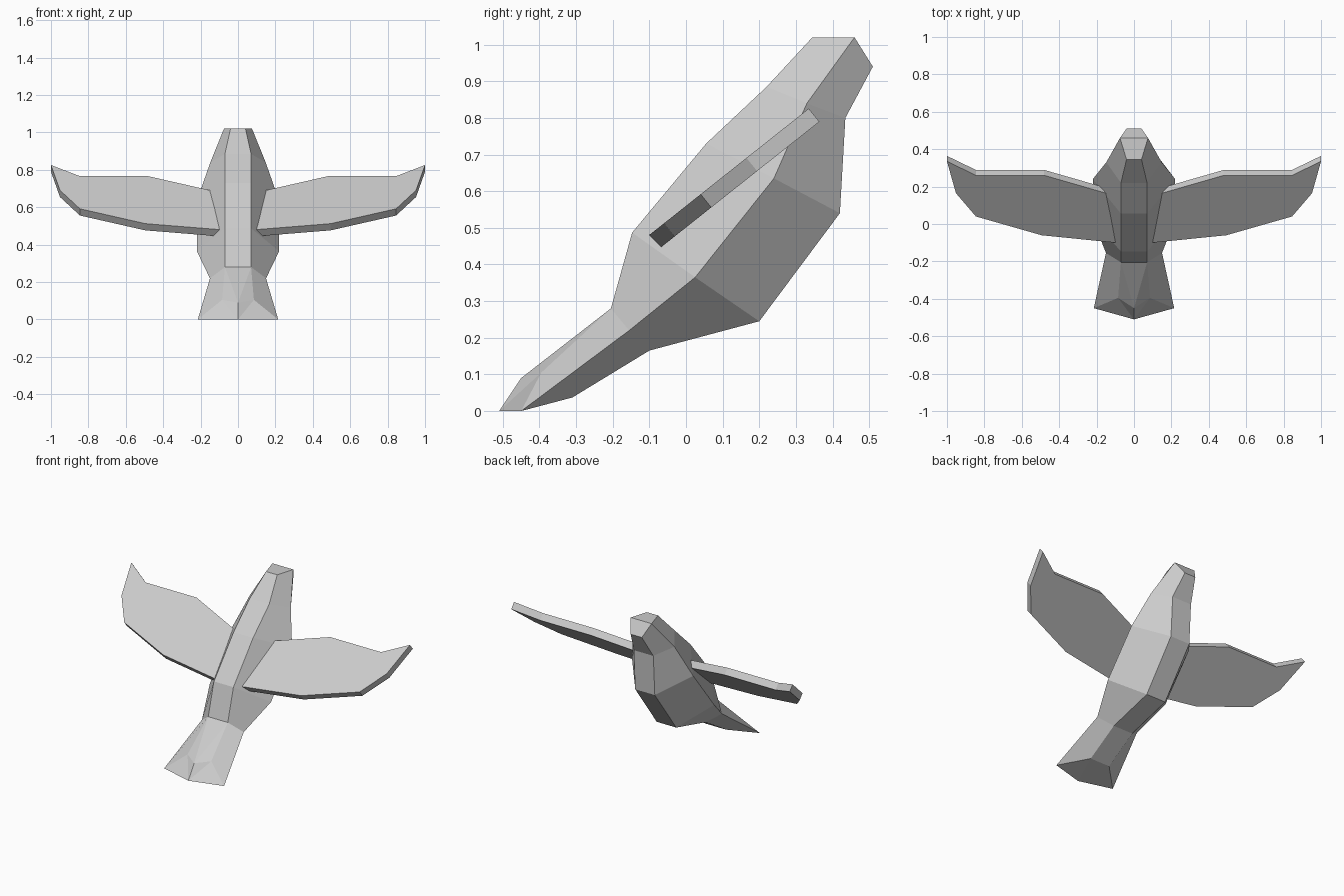
import bpy, bmesh

if "Cube" in bpy.data.objects:
    bpy.data.objects.remove(bpy.data.objects["Cube"])


def finish(bm, name):
    bmesh.ops.recalc_face_normals(bm, faces=bm.faces)
    mesh = bpy.data.meshes.new(name)
    bm.to_mesh(mesh)
    bm.free()
    obj = bpy.data.objects.new(name, mesh)
    bpy.context.collection.objects.link(obj)
    return obj


# Body: six-sided sections from tail to head, each given as (x, y, z) for back, flank, belly
sections = [
    [(0.085, -0.395, 0.105), (0.215, -0.45, 0), (0.07, -0.31, 0.037)],
    [(0.07, -0.205, 0.28), (0.15, -0.155, 0.22), (0.07, -0.10, 0.165)],
    [(0.07, -0.147, 0.487), (0.22, 0.025, 0.365), (0.07, 0.20, 0.245)],
    [(0.07, 0.055, 0.73), (0.22, 0.24, 0.635), (0.07, 0.42, 0.54)],
    [(0.07, 0.22, 0.885), (0.148, 0.33, 0.84), (0.07, 0.435, 0.80)],
    [(0.04, 0.345, 1.02), (0.075, 0.46, 1.02), (0.04, 0.51, 0.94)],
]
bm = bmesh.new()
rings = []
for sec in sections:
    loop = sec + [(-x, y, z) for x, y, z in reversed(sec)]
    rings.append([bm.verts.new(p) for p in loop])
for k, (a, b) in enumerate(zip(rings, rings[1:])):
    for i in range(6):
        j = (i + 1) % 6
        if k == 0 and i == 5:
            continue  # tail top is built separately
        bm.faces.new((a[i], a[j], b[j], b[i]))

# Head: flat crown and sloping face
h = rings[-1]
bm.faces.new((h[0], h[1], h[4], h[5]))
bm.faces.new((h[1], h[2], h[3], h[4]))

# Tail fan: raised centre and pointed tip
t, base = rings[0], rings[1]
mid = bm.verts.new((0, -0.45, 0.09))
tip = bm.verts.new((0, -0.51, 0))
bm.faces.new((base[0], base[5], mid))
bm.faces.new((base[0], mid, t[0]))
bm.faces.new((base[5], t[5], mid))
fan = [mid] + t + [mid]
for a, b in zip(fan, fan[1:]):
    bm.faces.new((a, b, tip))
finish(bm, "body")

# Wings: flat outline on a tilted plane, thickened and mirrored
outline = [(0.06, 0.14), (0.15, 0.165), (0.48, 0.26), (0.845, 0.26), (1.0, 0.335),
           (0.952, 0.165), (0.845, 0.04), (0.495, -0.06), (0.10, -0.10), (0.06, -0.104)]
for side, name in ((1, "right_wing"), (-1, "left_wing")):
    bm = bmesh.new()
    face = bm.faces.new([bm.verts.new((side * x, y, 0.56 + 0.793 * y)) for x, y in outline])
    ext = bmesh.ops.extrude_face_region(bm, geom=[face], use_keep_orig=True)
    moved = [v for v in ext["geom"] if isinstance(v, bmesh.types.BMVert)]
    bmesh.ops.translate(bm, verts=moved, vec=(0, 0.029, -0.036))
    finish(bm, name)
